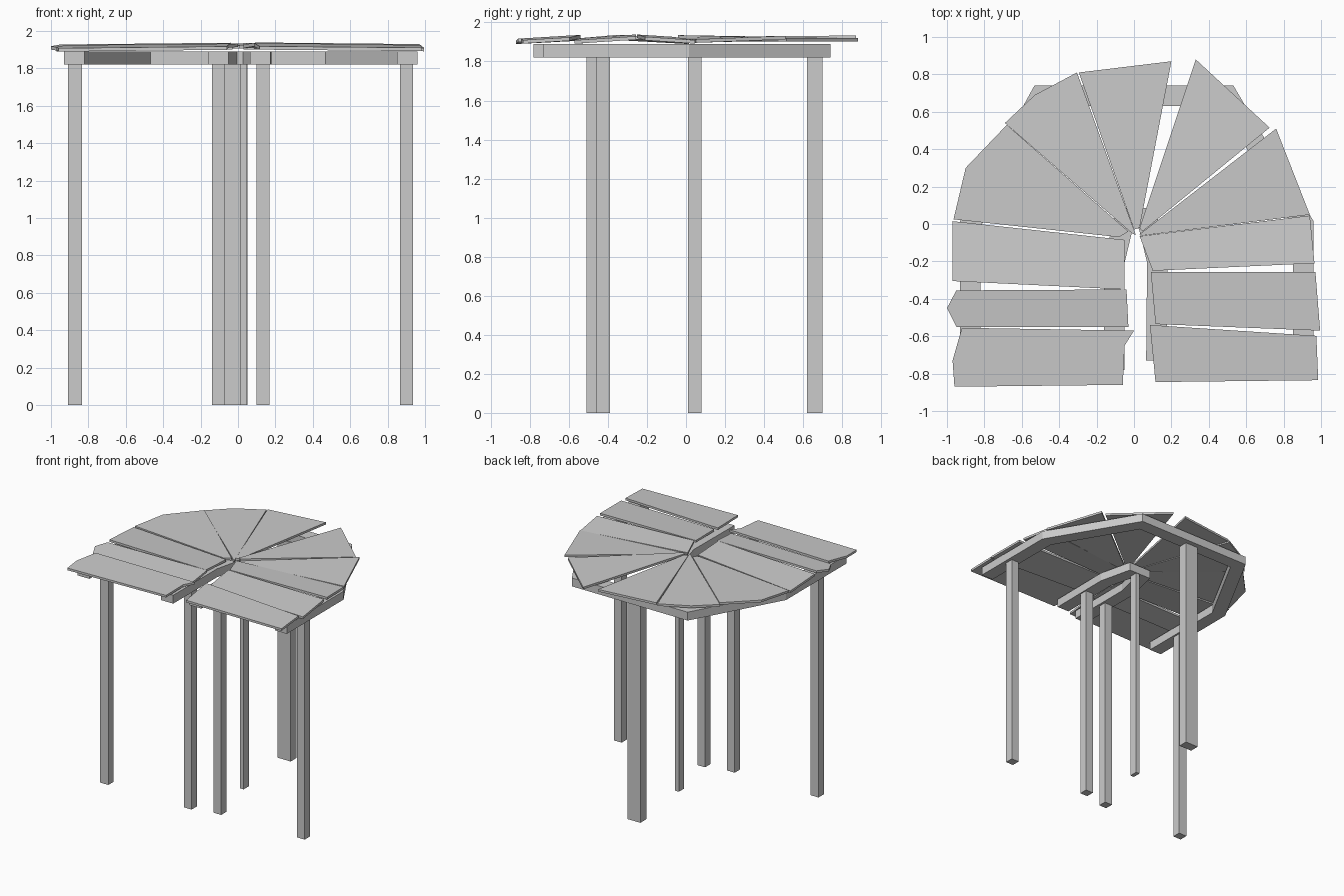
import bpy, bmesh
from mathutils import Vector

if "Cube" in bpy.data.objects:
    bpy.data.objects.remove(bpy.data.objects["Cube"])


def make_object(name, bm):
    bmesh.ops.recalc_face_normals(bm, faces=bm.faces[:])
    mesh = bpy.data.meshes.new(name)
    bm.to_mesh(mesh)
    bm.free()
    ob = bpy.data.objects.new(name, mesh)
    bpy.context.collection.objects.link(ob)
    return ob


def box(name, x0, x1, y0, y1, z0, z1):
    bm = bmesh.new()
    bmesh.ops.create_cube(bm, size=1)
    for v in bm.verts:
        v.co = (x1 if v.co.x > 0 else x0, y1 if v.co.y > 0 else y0,
                z1 if v.co.z > 0 else z0)
    return make_object(name, bm)


def beam(name, path, width, z0, z1):
    """Rectangular bar along a flat path with mitred corners."""
    pts = [Vector(p) for p in path]
    dirs = [(b - a).normalized() for a, b in zip(pts, pts[1:])]
    bm = bmesh.new()
    rings = []
    for i, p in enumerate(pts):
        a, b = dirs[max(i - 1, 0)], dirs[min(i, len(dirs) - 1)]
        t = (a + b).normalized()
        n = Vector((-t.y, t.x)) * (width / 2 / t.dot(a))
        rings.append([bm.verts.new((q.x, q.y, z)) for q, z in
                      ((p + n, z0), (p - n, z0), (p - n, z1), (p + n, z1))])
    for r, s in zip(rings, rings[1:]):
        for k in range(4):
            m = (k + 1) % 4
            bm.faces.new((r[k], r[m], s[m], s[k]))
    bm.faces.new(rings[0])
    bm.faces.new(rings[-1])
    return make_object(name, bm)


def plank(name, outline, z_front, z_back, thick=0.018):
    """Thin board tilted from its front edge to its back edge."""
    ys = [p[1] for p in outline]
    lo, hi = min(ys), max(ys)
    bm = bmesh.new()
    top, bottom = [], []
    for x, y in outline:
        z = z_front + (z_back - z_front) * (y - lo) / (hi - lo)
        z -= 0.01 * (abs(x) - 0.5)
        top.append(bm.verts.new((x, y, z)))
        bottom.append(bm.verts.new((x, y, z - thick)))
    bm.faces.new(top)
    bm.faces.new(bottom[::-1])
    n = len(top)
    for i in range(n):
        j = (i + 1) % n
        bm.faces.new((top[i], top[j], bottom[j], bottom[i]))
    return make_object(name, bm)


# Posts
box("left_outer_post", -0.91, -0.835, -0.51, -0.44, 0, 1.82)
box("left_inner_post", -0.14, -0.07, -0.51, -0.44, 0, 1.82)
box("right_inner_post", 0.098, 0.168, -0.46, -0.39, 0, 1.82)
box("right_outer_post", 0.865, 0.935, -0.46, -0.39, 0, 1.82)
box("centre_post", 0.01, 0.045, 0.01, 0.08, 0, 1.82)
box("back_post", -0.07, 0.05, 0.62, 0.70, 0, 1.82)

# Curved supports under the boards
beam("outer_beam", [(0.905, -0.73), (0.905, 0.0), (0.5, 0.685), (-0.5, 0.685),
                    (-0.875, 0.0), (-0.875, -0.78)], 0.11, 1.82, 1.89)
beam("inner_beam", [(0.12, -0.73), (0.125, -0.2), (0.07, 0.03), (-0.05, 0.03),
                    (-0.105, -0.2), (-0.105, -0.78)], 0.11, 1.82, 1.89)

# Walkway boards, left front round the back to right front
left_boards = [
    ([(-0.96, -0.87), (-0.06, -0.86), (-0.05, -0.65), (0, -0.57), (-0.92, -0.555), (-0.97, -0.73)], 1.912, 1.928),
    ([(-0.95, -0.55), (-0.03, -0.55), (-0.04, -0.35), (-0.95, -0.355), (-1, -0.45)], 1.914, 1.932),
    ([(-0.97, -0.305), (-0.05, -0.35), (-0.05, -0.085), (-0.97, 0.015)], 1.932, 1.912),
    ([(-0.965, 0.025), (-0.08, -0.07), (-0.03, -0.04), (-0.68, 0.53), (-0.9, 0.3)], 1.916, 1.93),
    ([(-0.69, 0.54), (-0.01, -0.05), (0.01, -0.06), (-0.305, 0.81), (-0.53, 0.69)], 1.918, 1.924),
    ([(-0.295, 0.81), (0.0, -0.03), (0.03, -0.02), (0.2, 0.87)], 1.92, 1.93),
]
right_boards = [
    ([(0.33, 0.88), (0.03, -0.02), (0.045, -0.04), (0.725, 0.515)], 1.93, 1.918),
    ([(0.76, 0.51), (0.03, -0.055), (0.045, -0.062), (0.94, 0.05)], 1.914, 1.934),
    ([(0.94, 0.045), (0.03, -0.065), (0.1, -0.25), (0.965, -0.21)], 1.934, 1.914),
    ([(0.1, -0.257), (0.09, -0.257), (0.115, -0.535), (0.995, -0.57), (0.97, -0.257)], 1.914, 1.934),
    ([(0.085, -0.54), (0.115, -0.845), (0.985, -0.835), (0.975, -0.598)], 1.914, 1.932),
]
for side, boards in (("left", left_boards), ("right", right_boards)):
    for i, (outline, zf, zb) in enumerate(boards):
        plank(f"{side}_board_{i + 1}", outline, zf, zb)
